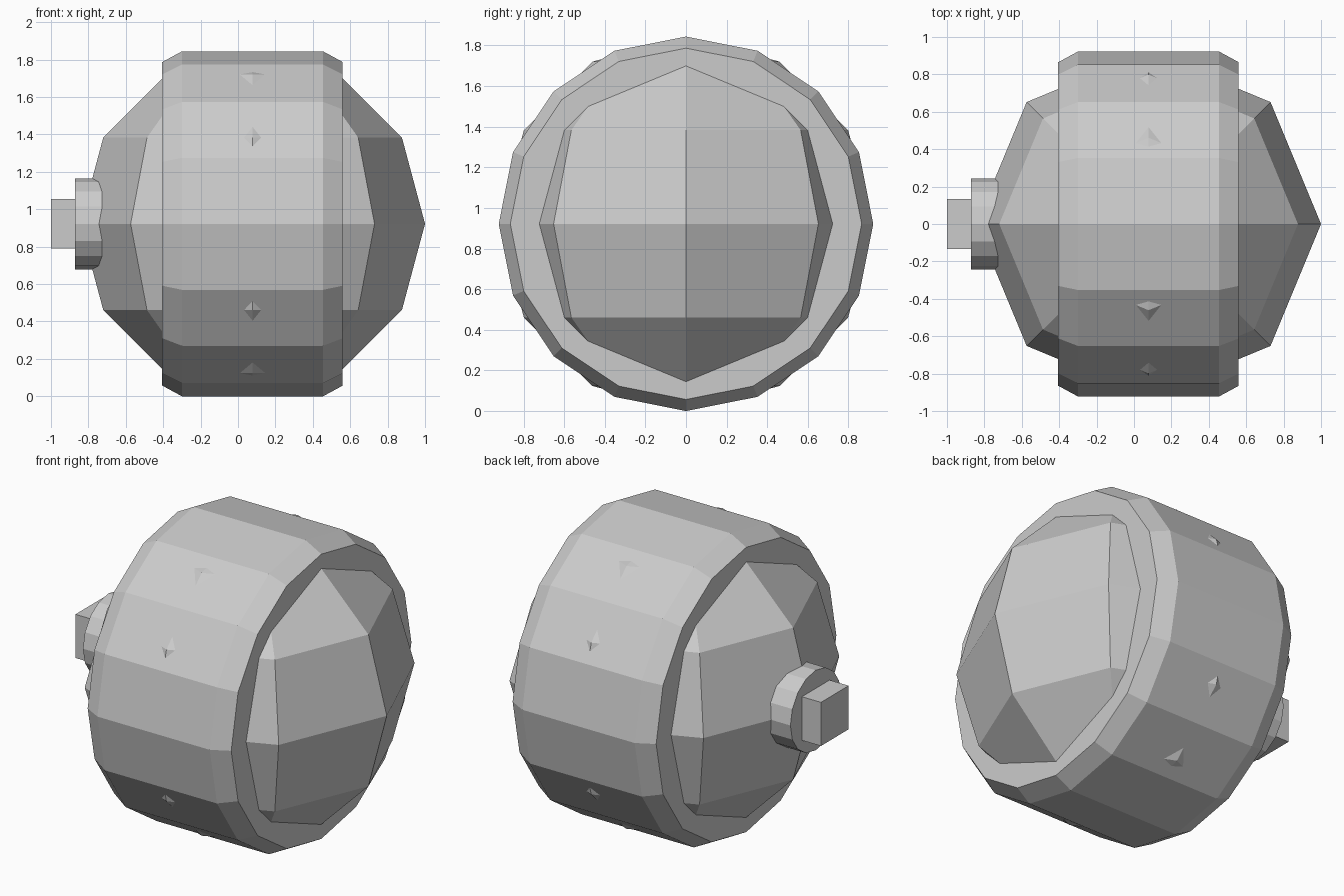
import bpy, bmesh, math
from mathutils import Matrix

if "Cube" in bpy.data.objects:
    bpy.data.objects.remove(bpy.data.objects["Cube"])

CX, CZ, R = 0.078, 0.922, 0.922


def finish(name, bm):
    bmesh.ops.recalc_face_normals(bm, faces=bm.faces[:])
    me = bpy.data.meshes.new(name)
    bm.to_mesh(me)
    bm.free()
    ob = bpy.data.objects.new(name, me)
    bpy.context.collection.objects.link(ob)
    return ob


def lathe_x(name, profile, sides):
    """Closed flat-shaded solid turned about the x axis at wheel height."""
    bm = bmesh.new()
    rings = []
    for x, r in profile:
        rings.append([bm.verts.new((x, r * math.sin(2 * math.pi * i / sides),
                                    CZ + r * math.cos(2 * math.pi * i / sides)))
                      for i in range(sides)])
    for a, b in zip(rings, rings[1:]):
        for i in range(sides):
            j = (i + 1) % sides
            bm.faces.new((a[i], a[j], b[j], b[i]))
    bm.faces.new(rings[0])
    bm.faces.new(rings[-1])
    return finish(name, bm)


# Core ball: its ridge corners poke through the band as small studs
bm = bmesh.new()
bmesh.ops.create_uvsphere(bm, u_segments=8, v_segments=6, radius=R,
                          matrix=Matrix.Translation((CX, 0, CZ)))
finish("core_ball", bm)

# Wide band with chamfered rims
lathe_x("tyre_band", [(-0.405, 0.865), (-0.30, R), (0.455, R), (0.56, 0.865)], 16)

# Axle collar sunk into the ball
lathe_x("axle_collar", [(-0.872, 0.243), (-0.65, 0.243)], 16)

# Square axle stub
bm = bmesh.new()
bmesh.ops.create_cube(bm, size=1, matrix=Matrix.Translation((-0.9, 0, CZ))
                      @ Matrix.Diagonal((0.2, 0.265, 0.265, 1)))
finish("axle_stub", bm)
